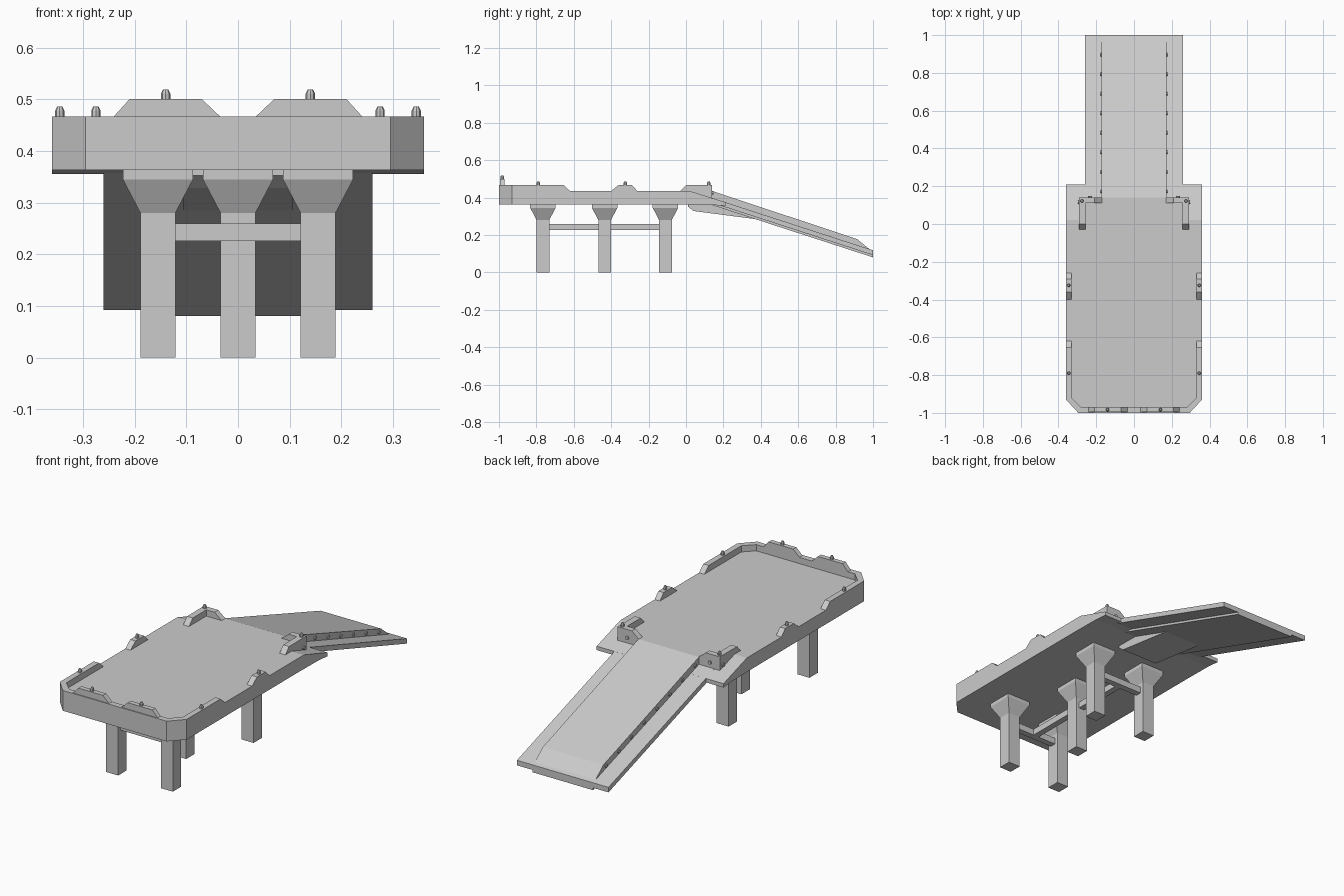
import bpy, bmesh
from mathutils import Matrix, Vector

if "Cube" in bpy.data.objects:
    bpy.data.objects.remove(bpy.data.objects["Cube"])


def finish(name, bm):
    bmesh.ops.recalc_face_normals(bm, faces=bm.faces[:])
    me = bpy.data.meshes.new(name)
    bm.to_mesh(me)
    bm.free()
    ob = bpy.data.objects.new(name, me)
    bpy.context.collection.objects.link(ob)
    return ob


def loft(name, loops):
    """Skin matching point loops and cap both ends."""
    bm = bmesh.new()
    rings = [[bm.verts.new(p) for p in loop] for loop in loops]
    n = len(rings[0])
    for a, b in zip(rings, rings[1:]):
        for i in range(n):
            j = (i + 1) % n
            bm.faces.new((a[i], a[j], b[j], b[i]))
    bm.faces.new(rings[0])
    bm.faces.new(rings[-1])
    return finish(name, bm)


def prism_x(name, pts, x0, x1):
    return loft(name, [[(x, y, z) for y, z in pts] for x in (x0, x1)])


def prism_y(name, pts, y0, y1):
    return loft(name, [[(x, y, z) for x, z in pts] for y in (y0, y1)])


def prism_z(name, pts, z0, z1):
    return loft(name, [[(x, y, z) for x, y in pts] for z in (z0, z1)])


def box(name, x0, x1, y0, y1, z0, z1):
    return prism_z(name, [(x0, y0), (x1, y0), (x1, y1), (x0, y1)], z0, z1)


def peg(name, loc, axis=(0, 0, 1), r1=0.009, r2=0.009, depth=0.012):
    """Small eight-sided stud standing on loc along axis."""
    bm = bmesh.new()
    axis = Vector(axis)
    rot = axis.to_track_quat('Z', 'Y').to_matrix().to_4x4()
    bmesh.ops.create_cone(bm, cap_ends=True, segments=8, radius1=r1, radius2=r2, depth=depth,
                          matrix=Matrix.Translation(Vector(loc) + axis * depth / 2) @ rot)
    return finish(name, bm)


def stud(x, y, z):
    peg("stud_base", (x, y, z), depth=0.011)
    peg("stud_tip", (x, y, z + 0.011), r2=0.005, depth=0.008)


FLOOR, UNDER, RIM = 0.435, 0.363, 0.467
SLOPE = 0.325


def ramp_z(y, end):
    return end + SLOPE * (1 - y)


# Deck with chamfered front corners
prism_z("deck", [(-0.36, -0.02), (-0.36, -0.93), (-0.295, -1), (0.295, -1),
                 (0.36, -0.93), (0.36, -0.02)], UNDER, FLOOR)
# Rear apron falling toward the ramp, with the level floor continuing inside
prism_x("rear_apron", [(-0.02, UNDER), (-0.02, FLOOR), (0.02, FLOOR), (0.21, 0.375),
                       (0.21, 0.355), (0.14, 0.361)], -0.36, 0.36)
box("rear_floor", -0.27, 0.27, -0.02, 0.14, 0.37, FLOOR)

# U-shaped front rim with sloped ends
def rim_loop(z, end):
    pts = [(0.36, end), (0.36, -0.93), (0.295, -1), (-0.295, -1), (-0.36, -0.93), (-0.36, end),
           (-0.33, end), (-0.33, -0.92), (-0.28, -0.97), (0.28, -0.97), (0.33, -0.92), (0.33, end)]
    return [(x, y, z) for x, y in pts]


loft("front_rim", [rim_loop(FLOOR, -0.62), rim_loop(RIM, -0.655)])

for s in (-1, 1):
    # Raised blocks on the front rim
    prism_y("front_crest", [(s * 0.035, RIM), (s * 0.07, 0.50), (s * 0.21, 0.50), (s * 0.24, RIM)],
            -0.995, -0.97)
    stud(s * 0.14, -0.983, 0.50)
    # Side blocks
    prism_x("side_block", [(-0.40, FLOOR), (-0.36, RIM), (-0.29, RIM), (-0.26, FLOOR)],
            s * 0.33, s * 0.36)
    stud(s * 0.345, -0.325, RIM)
    stud(s * 0.345, -0.79, RIM)
    # Corner bracket beside the ramp
    prism_x("bracket_side", [(-0.03, 0.40), (-0.03, FLOOR), (0, RIM), (0.14, RIM), (0.14, 0.37)],
            s * 0.257, s * 0.29)
    prism_y("bracket_cross", [(s * 0.17, 0.37), (s * 0.17, FLOOR), (s * 0.21, RIM),
                              (s * 0.29, RIM), (s * 0.29, 0.37)], 0.11, 0.14)
    stud(s * 0.275, 0.122, RIM)
    peg("bracket_bolt", (s * 0.29, 0.115, 0.418), (s, 0, 0), depth=0.007)
    peg("bracket_bolt", (s * 0.235, 0.14, 0.425), (0, 1, 0), depth=0.007)
    # Bolts along the raised ramp panel
    for i in range(8):
        y = 0.172 + i * 0.1035
        peg("ramp_bolt", (s * 0.168, y, ramp_z(y, 0.133)), (s, 0, 0), depth=0.009)

# Ramp: wide slab, raised centre panel, lower centre layer, support wedge
prism_x("ramp_slab", [(0.10, ramp_z(0.10, 0.092)), (0.10, ramp_z(0.10, 0.118)), (1, 0.118), (1, 0.092)],
        -0.26, 0.26)
prism_x("ramp_panel", [(0.14, 0.39), (0.14, FLOOR), (0.915, ramp_z(0.915, 0.150)),
                       (0.98, ramp_z(0.98, 0.118)), (0.98, 0.115)], -0.172, 0.172)
prism_x("ramp_underlayer", [(0.12, ramp_z(0.12, 0.08)), (0.12, ramp_z(0.12, 0.10)), (1, 0.10), (1, 0.08)],
        -0.172, 0.172)
prism_x("ramp_support", [(0.01, 0.37), (0.01, 0.352), (0.04, 0.328), (0.385, 0.283), (0.385, 0.30), (0.16, 0.37)],
        -0.105, 0.105)

# Legs with flared capitals: two pairs and one central leg
for x, y in [(-0.155, -0.765), (0.155, -0.765), (0, -0.435), (-0.155, -0.11), (0.155, -0.11)]:
    loft("leg", [[(x + a * h, y + b * h, z) for a, b in ((-1, -1), (1, -1), (1, 1), (-1, 1))]
                 for h, z in ((0.034, 0), (0.034, 0.28), (0.068, 0.345), (0.068, 0.367))])

# Tie beams forming an H between the legs
for y in (-0.765, -0.11):
    box("cross_beam", -0.13, 0.13, y - 0.016, y + 0.016, 0.226, 0.259)
box("long_beam", -0.016, 0.016, -0.765, -0.11, 0.226, 0.259)
